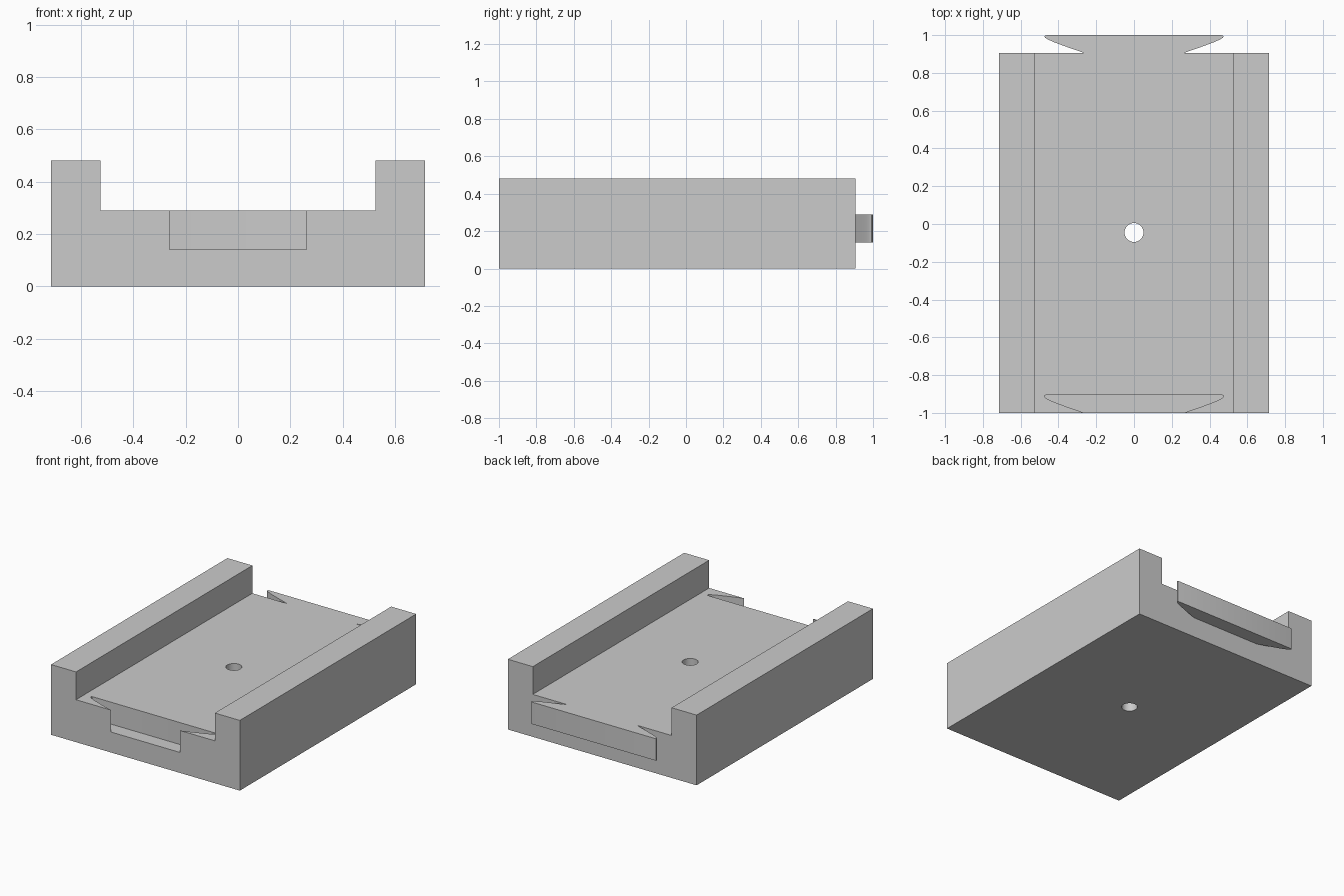
import bpy, bmesh
from mathutils import Vector

if "Cube" in bpy.data.objects:
    bpy.data.objects.remove(bpy.data.objects["Cube"])

FRONT, BACK = -1.0, 0.905
FLOOR, TAB_BOTTOM = 0.29, 0.14


def prism(name, points, offset):
    """Extrude a closed outline along offset into a solid object."""
    bm = bmesh.new()
    face = bm.faces.new([bm.verts.new(p) for p in points])
    result = bmesh.ops.extrude_face_region(bm, geom=[face])
    moved = [g for g in result["geom"] if isinstance(g, bmesh.types.BMVert)]
    bmesh.ops.translate(bm, verts=moved, vec=Vector(offset))
    bmesh.ops.recalc_face_normals(bm, faces=bm.faces)
    mesh = bpy.data.meshes.new(name)
    bm.to_mesh(mesh)
    bm.free()
    obj = bpy.data.objects.new(name, mesh)
    bpy.context.collection.objects.link(obj)
    return obj


def dovetail(name, y, overlap, overlap_dir, top):
    """Flared key with rounded tips; its neck continues past y by overlap."""
    half = [(0.262, 0), (0.352, 0.031), (0.42, 0.056), (0.456, 0.072),
            (0.47, 0.081), (0.475, 0.087), (0.471, 0.093), (0.46, 0.095)]
    half.insert(0, (0.262, overlap * overlap_dir))
    outline = half + [(-x, d) for x, d in reversed(half)]
    return prism(name, [(x, y + d, TAB_BOTTOM) for x, d in outline],
                 (0, 0, top - TAB_BOTTOM))


def combine(target, other, operation):
    """Apply a boolean and remove the helper."""
    mod = target.modifiers.new(operation.title(), 'BOOLEAN')
    mod.operation, mod.object, mod.solver = operation, other, 'EXACT'
    bpy.context.view_layer.objects.active = target
    bpy.ops.object.modifier_apply(modifier=mod.name)
    bpy.data.objects.remove(other)


# Channel-shaped track body
right = [(0.714, 0), (0.714, 0.48), (0.525, 0.48), (0.525, FLOOR)]
section = right + [(-x, z) for x, z in reversed(right)]
track = prism("track_body", [(x, FRONT, z) for x, z in section],
              (0, BACK - FRONT, 0))

# Dovetail socket in the front, open at the top
combine(track, dovetail("socket_cutter", FRONT, 0.05, -1, 0.4), 'DIFFERENCE')

# Matching dovetail tab on the back
combine(track, dovetail("connector_tab", BACK, 0.03, -1, FLOOR), 'UNION')

# Screw hole through the floor
bpy.ops.mesh.primitive_cylinder_add(vertices=48, radius=0.05, depth=1,
                                    location=(0, -0.045, 0.2))
combine(track, bpy.context.object, 'DIFFERENCE')

# Smooth hole wall and rounded tips, crisp edges elsewhere
bpy.ops.object.select_all(action='DESELECT')
track.select_set(True)
bpy.context.view_layer.objects.active = track
bpy.ops.object.shade_smooth_by_angle(angle=0.52)
